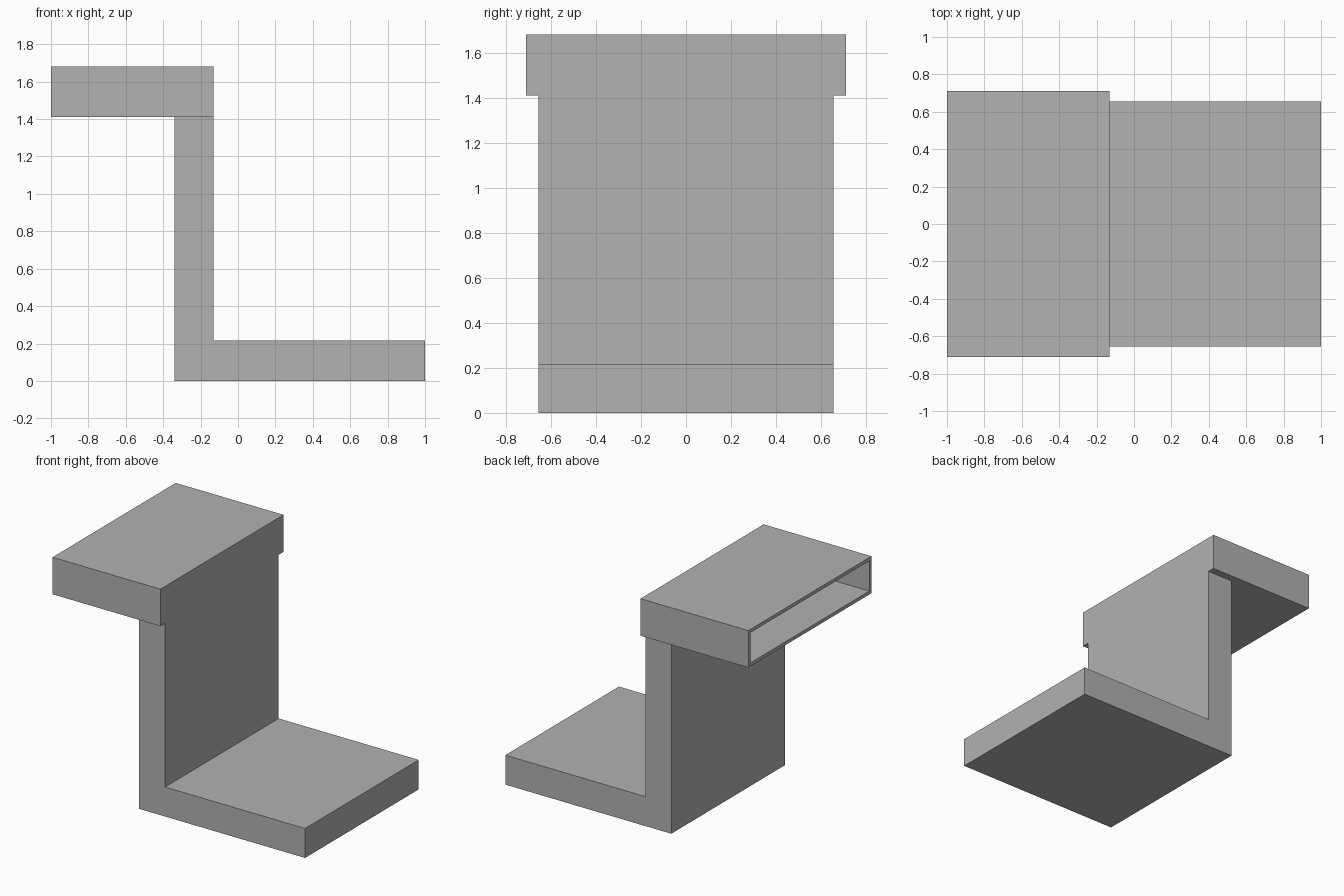
import bpy
import bmesh

old = bpy.data.objects.get("Cube")
if old:
    bpy.data.objects.remove(old, do_unlink=True)

GREY = (0.445, 0.445, 0.445, 1.0)
grey = bpy.data.materials.new("plain grey")
grey.use_nodes = True
grey.diffuse_color = GREY
grey.node_tree.nodes["Principled BSDF"].inputs["Base Color"].default_value = GREY


def extruded_profile(name, points, half_width):
    """Sweep an x-z outline across y and return the object's bmesh and mesh."""
    mesh = bpy.data.meshes.new(name)
    obj = bpy.data.objects.new(name, mesh)
    bpy.context.collection.objects.link(obj)
    mesh.materials.append(grey)
    bm = bmesh.new()
    face = bm.faces.new([bm.verts.new((x, -half_width, z)) for x, z in points])
    swept = bmesh.ops.extrude_face_region(bm, geom=[face])["geom"]
    verts = [g for g in swept if isinstance(g, bmesh.types.BMVert)]
    bmesh.ops.translate(bm, verts=verts, vec=(0, 2 * half_width, 0))
    bmesh.ops.recalc_face_normals(bm, faces=bm.faces)
    return bm, mesh


back, wall, front = -1.0, -0.34, -0.13
base_top, box_bottom, box_top = 0.215, 1.41, 1.68
thickness = 0.025

# L-shaped stand: flat base plate with an upright wall
bm, mesh = extruded_profile(
    "base_and_upright",
    [(wall, 0), (1, 0), (1, base_top), (front, base_top),
     (front, box_bottom), (wall, box_bottom)], 0.655)
bm.to_mesh(mesh)
bm.free()

# Hollow top box, open at its -x end
bm, mesh = extruded_profile(
    "top_box",
    [(back, box_bottom), (front, box_bottom), (front, box_top), (back, box_top)], 0.71)
end = min(bm.faces, key=lambda f: f.calc_center_median().x)
bmesh.ops.inset_region(bm, faces=[end], thickness=thickness, use_even_offset=True)
# Push the inset opening inward to form the cavity
pushed = bmesh.ops.extrude_face_region(bm, geom=[end])["geom"]
bmesh.ops.translate(
    bm, verts=[g for g in pushed if isinstance(g, bmesh.types.BMVert)],
    vec=(front - back - thickness, 0, 0))
if end.is_valid:
    bmesh.ops.delete(bm, geom=[end], context='FACES_ONLY')
bmesh.ops.recalc_face_normals(bm, faces=bm.faces)
bm.to_mesh(mesh)
bm.free()
